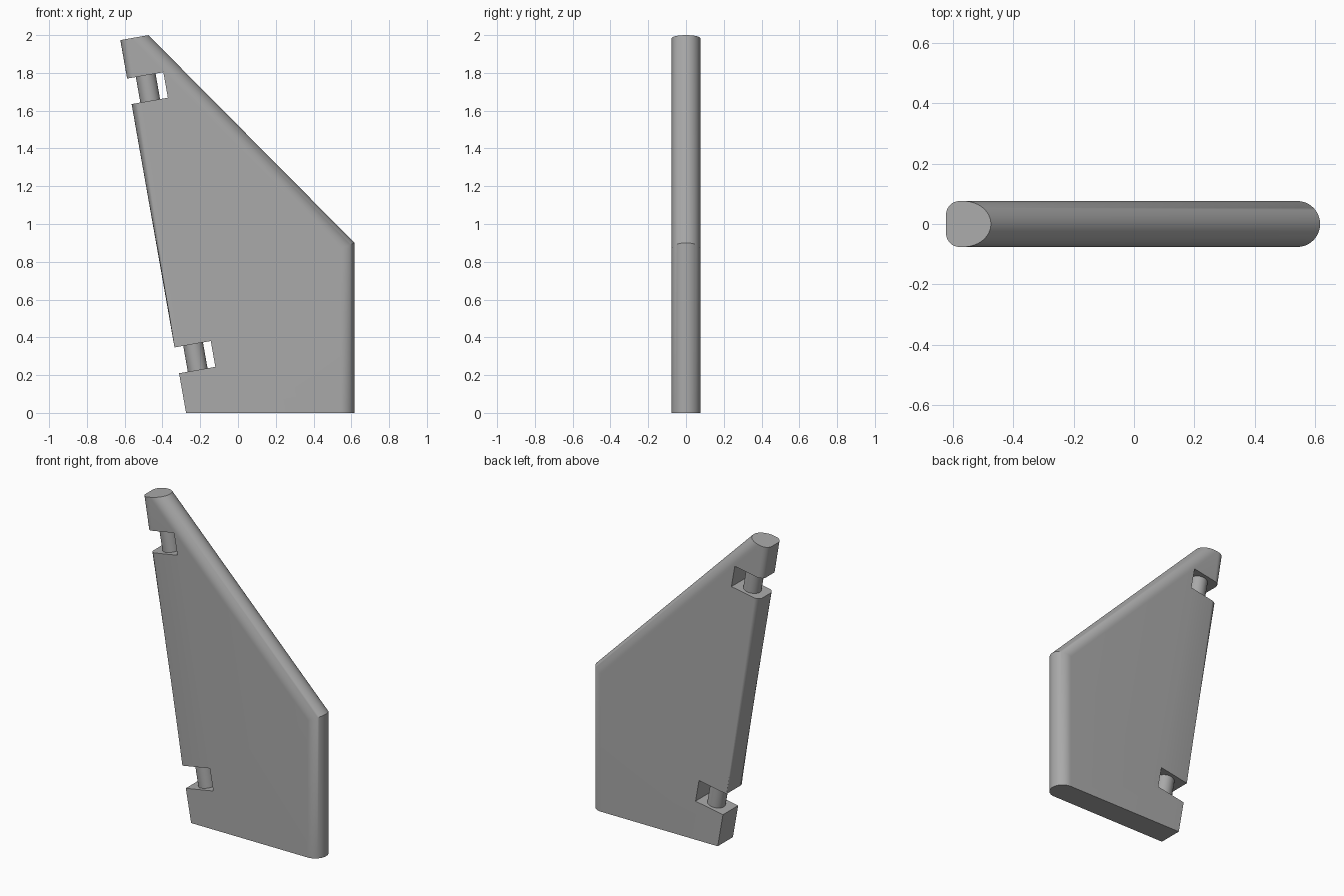
import bpy, bmesh, math
from mathutils import Vector

cube = bpy.data.objects.get("Cube")
if cube:
    bpy.data.objects.remove(cube, do_unlink=True)

grey = bpy.data.materials.new("light grey")
grey.use_nodes = True
colour = (0.4, 0.4, 0.4, 1)
grey.diffuse_color = colour
grey.node_tree.nodes["Principled BSDF"].inputs["Base Color"].default_value = colour

HALF = 0.076            # half thickness of the fin
LEAN = math.radians(10)  # lean of the hinge edge
FOOT = Vector((-0.275, 0, 0))
UP = Vector((-math.sin(LEAN), 0, math.cos(LEAN)))
INWARD = Vector((math.cos(LEAN), 0, math.sin(LEAN)))
TOP, TOP_WIDTH, DEPTH = 2.004, 0.151, 0.195
RIGHT, SHOULDER = 0.617, 0.9
NOTCHES = [(0.213, 0.352), (1.66, 1.797)]


def edge_point(s, depth):
    """Point s along the hinge edge and depth into the fin."""
    return FOOT + UP * s + INWARD * depth


def rounding(y, radius):
    """Inset at thickness y for an edge rounded with this radius."""
    over = abs(y) - (HALF - radius)
    if radius <= 0 or over <= 0:
        return 0
    return radius - math.sqrt(max(0, radius * radius - over * over))


def hinge_inset(s, y):
    """The hinge edge is square at the foot and softens towards the top."""
    low = NOTCHES[0][1]
    return rounding(y, 0.045 * max(0, (s - low) / (TOP - low)))


def outline(y):
    """Fin outline at thickness y, with both hinge notches."""
    d = rounding(y, HALF)
    pts = [FOOT.copy(), Vector((RIGHT - d, 0, 0)),
           Vector((RIGHT - d, 0, SHOULDER - 0.414 * d)),
           edge_point(TOP, TOP_WIDTH - 1.217 * d),
           edge_point(TOP, hinge_inset(TOP, y))]
    for low, high in reversed(NOTCHES):
        pts += [edge_point(high, hinge_inset(high, y)), edge_point(high, DEPTH),
                edge_point(low, DEPTH), edge_point(low, hinge_inset(low, y))]
    for p in pts:
        p.y = y
    return pts


def finish(bm, name):
    bmesh.ops.recalc_face_normals(bm, faces=bm.faces)
    mesh = bpy.data.meshes.new(name)
    bm.to_mesh(mesh)
    bm.free()
    mesh.materials.append(grey)
    obj = bpy.data.objects.new(name, mesh)
    bpy.context.collection.objects.link(obj)
    bpy.ops.object.select_all(action='DESELECT')
    obj.select_set(True)
    bpy.context.view_layer.objects.active = obj
    bpy.ops.object.shade_smooth_by_angle(angle=math.radians(30))


# Fin panel: outlines lofted through the thickness
bm = bmesh.new()
STEPS = 24
rings = []
for i in range(STEPS + 1):
    y = HALF * math.sin(math.pi * (i / STEPS - 0.5))
    rings.append([bm.verts.new(p) for p in outline(y)])
for a, b in zip(rings, rings[1:]):
    for i in range(len(a)):
        j = (i + 1) % len(a)
        bm.faces.new((a[i], a[j], b[j], b[i]))
bm.faces.new(rings[0])
bm.faces.new(rings[-1])
finish(bm, "fin_panel")

# Hinge pins standing in the notches
for name, (low, high) in zip(("lower_hinge_pin", "upper_hinge_pin"), NOTCHES):
    bm = bmesh.new()
    bmesh.ops.create_cone(bm, cap_ends=True, segments=32, radius1=0.053,
                          radius2=0.053, depth=high - low + 0.01)
    bmesh.ops.transform(bm, matrix=UP.to_track_quat('Z', 'Y').to_matrix().to_4x4(), verts=bm.verts)
    bmesh.ops.translate(bm, vec=edge_point((low + high) / 2, 0.1), verts=bm.verts)
    finish(bm, name)
